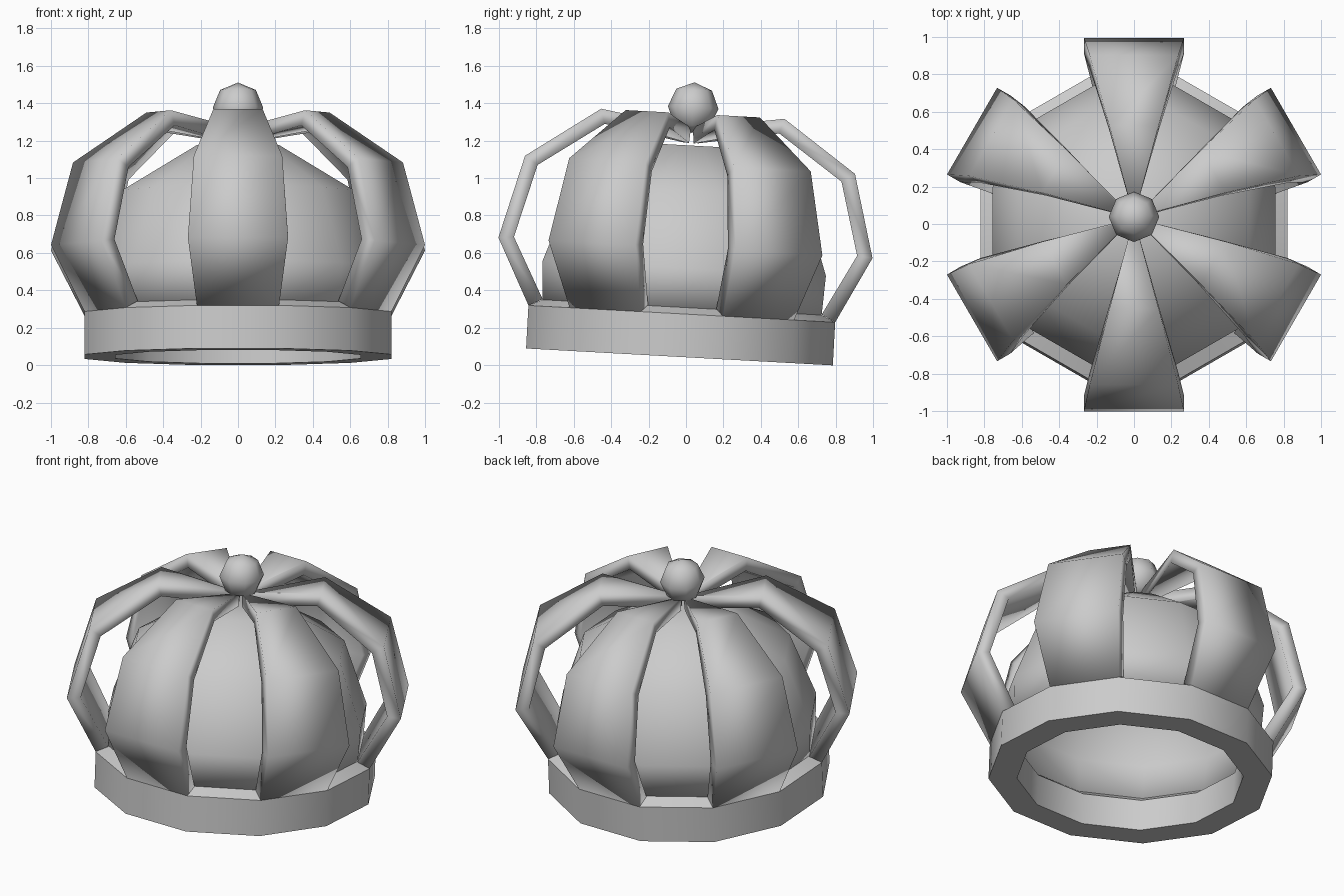
import bpy, bmesh
from math import pi, cos, sin, tan, radians
from mathutils import Matrix

if "Cube" in bpy.data.objects:
    bpy.data.objects.remove(bpy.data.objects["Cube"])

SIDES = 12
HALF = pi / SIDES
# whole crown leans slightly backwards
TILT = Matrix.Translation((0, -0.035, 0.045)) @ Matrix.Rotation(radians(-3.15), 4, 'X')


def make_object(name, verts, faces, angle, spin=0.0):
    mesh = bpy.data.meshes.new(name)
    mesh.from_pydata(verts, [], faces)
    obj = bpy.data.objects.new(name, mesh)
    bpy.context.collection.objects.link(obj)
    obj.matrix_world = TILT @ Matrix.Rotation(spin, 4, 'Z')
    bpy.ops.object.select_all(action='DESELECT')
    obj.select_set(True)
    bpy.context.view_layer.objects.active = obj
    bpy.ops.object.shade_smooth_by_angle(angle=radians(angle))
    return obj


def solidify(obj, thickness):
    mod = obj.modifiers.new("thickness", 'SOLIDIFY')
    mod.thickness = thickness
    mod.offset = -1


def lathe(name, profile, closed, angle):
    """Twelve-sided turning; profile holds (flat-side distance, height)."""
    verts, faces = [], []
    n = len(profile)
    for i in range(SIDES):
        a = HALF * (2 * i + 1)
        for d, z in profile:
            r = d / cos(HALF)
            verts.append((r * cos(a), r * sin(a), z))
    for i in range(SIDES):
        p, q = i * n, (i + 1) % SIDES * n
        for j in range(n if closed else n - 1):
            k = (j + 1) % n
            faces.append((p + j, q + j, q + k, p + k))
    if not closed:
        faces.append([i * n + n - 1 for i in range(SIDES)])
    return make_object(name, verts, faces, angle)


# base band with sloped top lip
lathe("base_band", [(0.655, 0), (0.82, 0), (0.82, 0.23), (0.745, 0.265), (0.655, 0.2)], True, 35)

# inner cap
cap = lathe("inner_cap", [(0.745, 0.25), (0.757, 0.475), (0.615, 0.885), (0.22, 1.13)], False, 50)
solidify(cap, 0.02)

# six arches, each as wide as one side of the turning
ARCH = [(0.82, 0.23), (1.0, 0.583), (0.882, 1.027), (0.49, 1.30), (0.02, 1.225)]
for k in range(6):
    verts = [(s * d * tan(HALF), -d, z) for d, z in ARCH for s in (-1, 1)]
    faces = [(2 * i, 2 * i + 1, 2 * i + 3, 2 * i + 2) for i in range(len(ARCH) - 1)]
    arch = make_object(f"arch_{k + 1}", verts, faces, 50, k * pi / 3)
    solidify(arch, 0.083)

# top ball
bm = bmesh.new()
bmesh.ops.create_uvsphere(bm, u_segments=8, v_segments=4, radius=0.135,
                          matrix=Matrix.Translation((0, 0, 1.333)))
ball_verts = [v.co[:] for v in bm.verts]
bm.verts.index_update()
ball_faces = [[v.index for v in f.verts] for f in bm.faces]
bm.free()
make_object("top_ball", ball_verts, ball_faces, 60)
